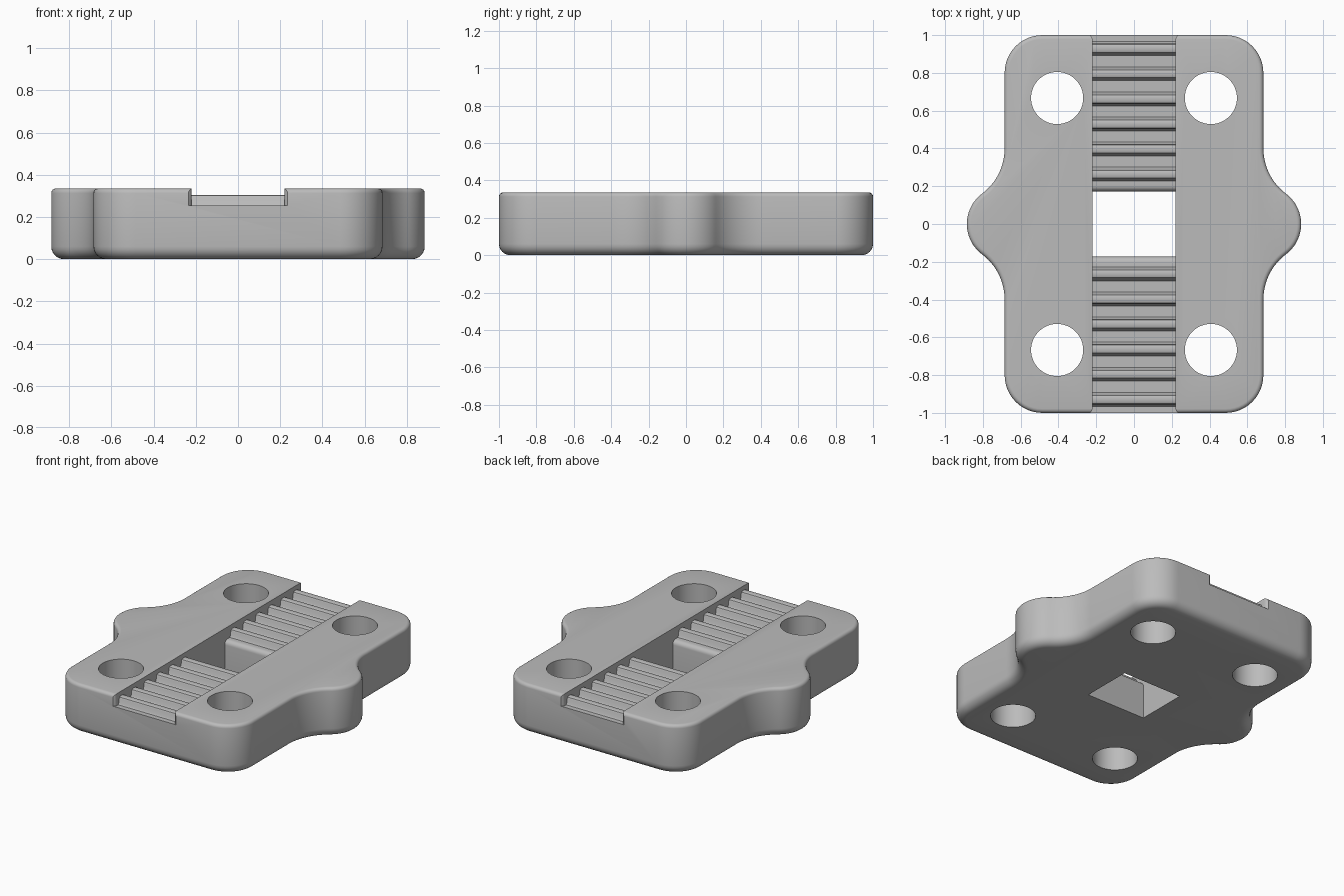
import bpy
import bmesh
from math import sin, cos, pi, atan2, radians

if "Cube" in bpy.data.objects:
    bpy.data.objects.remove(bpy.data.objects["Cube"], do_unlink=True)

HEIGHT, FLOOR, TOOTH_TOP = 0.335, 0.255, 0.305
HALF_CHANNEL, HALF_HOLE = 0.22, 0.173
PITCH = 0.133

grey = bpy.data.materials.new("plain grey")
grey.use_nodes = True
grey.diffuse_color = (0.5, 0.5, 0.5, 1)
grey.node_tree.nodes["Principled BSDF"].inputs["Base Color"].default_value = grey.diffuse_color


def arc(cx, cy, r, a0, a1, n):
    return [(cx + r * cos(a0 + (a1 - a0) * i / n), cy + r * sin(a0 + (a1 - a0) * i / n))
            for i in range(n + 1)]


def outline(d):
    """Plate outline with side lobes, moved inward by d."""
    t = atan2(0.4, 0.3)
    quarter = arc(0.685, 0, 0.2 - d, 0, t, 12)
    quarter += arc(0.985, 0.4, 0.3 + d, pi + t, pi, 12)[1:]
    quarter += arc(0.485, 0.8, 0.2 - d, 0, pi / 2, 12)
    half = quarter + [(-x, y) for x, y in reversed(quarter)]
    return half + [(-x, -y) for x, y in half[1:-1]]


def make_object(name, bm):
    bmesh.ops.recalc_face_normals(bm, faces=bm.faces)
    mesh = bpy.data.meshes.new(name)
    bm.to_mesh(mesh)
    bm.free()
    mesh.materials.append(grey)
    obj = bpy.data.objects.new(name, mesh)
    bpy.context.collection.objects.link(obj)
    return obj


def loft(name, rings):
    bm = bmesh.new()
    loops = [[bm.verts.new(p) for p in ring] for ring in rings]
    for a, b in zip(loops, loops[1:]):
        for i in range(len(a)):
            j = (i + 1) % len(a)
            bm.faces.new((a[i], a[j], b[j], b[i]))
    bm.faces.new(loops[0])
    bm.faces.new(loops[-1])
    return make_object(name, bm)


def prism(name, points, z0, z1):
    return loft(name, [[(x, y, z) for x, y in points] for z in (z0, z1)])


# Plate with a large round on the bottom rim and a small one on top
levels = []
for r, base, sign, order in ((0.06, 0, 1, range(7)), (0.022, HEIGHT, -1, range(4, -1, -1))):
    n = max(order)
    for i in order:
        a = pi / 2 * i / n
        levels.append((r * (1 - sin(a)), base + sign * r * (1 - cos(a))))
plate = loft("clamp_plate", [[(x, y, z) for x, y in outline(d)] for d, z in levels])

# Toothed belt channel and central opening, as one lengthwise profile
side = [(HALF_HOLE, -0.1)]
side += [(y, z) for y, z in arc(HALF_HOLE + 0.03, FLOOR - 0.03, 0.03, pi, pi / 2, 5)]
tooth = [(-0.037, 0), (-0.03, 0.01), (-0.026, 0.036), (-0.021, 0.046), (-0.013, 0.05)]
tooth += [(-y, z) for y, z in reversed(tooth)]
for k in range(6):
    centre = 0.2635 + k * PITCH
    side += [(centre + y, FLOOR + z) for y, z in tooth]
side += [(1.1, FLOOR), (1.1, 0.5)]
profile = side + [(-y, z) for y, z in reversed(side)]
cutters = [loft("channel_cutter", [[(x, y, z) for y, z in profile]
                                   for x in (-HALF_CHANNEL, HALF_CHANNEL)])]

# Softened channel mouths and the four bolt holes
for sx in (-1, 1):
    for sy in (-1, 1):
        mouth = [(sx * x, sy * y) for x, y in
                 ((0.21, 0.98), (HALF_CHANNEL, 0.98), (0.224, 0.991), (0.235, 1.0),
                  (0.235, 1.1), (0.21, 1.1))]
        mouth[0] = (sx * (HALF_CHANNEL - 0.0001), sy * 0.98)
        mouth[-1] = (sx * (HALF_CHANNEL - 0.0001), sy * 1.1)
        cutters.append(prism("mouth_cutter", mouth, FLOOR, 0.5))
        cutters.append(prism("bolt_hole_cutter",
                             arc(sx * 0.407, sy * 0.667, 0.138, 0, 2 * pi, 48)[:-1], -0.1, 0.5))

bpy.context.view_layer.objects.active = plate
plate.select_set(True)
for cutter in cutters:
    mod = plate.modifiers.new("cut", "BOOLEAN")
    mod.operation = "DIFFERENCE"
    mod.solver = "EXACT"
    mod.object = cutter
    bpy.ops.object.modifier_apply(modifier=mod.name)
for cutter in cutters:
    bpy.data.objects.remove(cutter, do_unlink=True)

bpy.ops.object.shade_smooth_by_angle(angle=radians(35))
